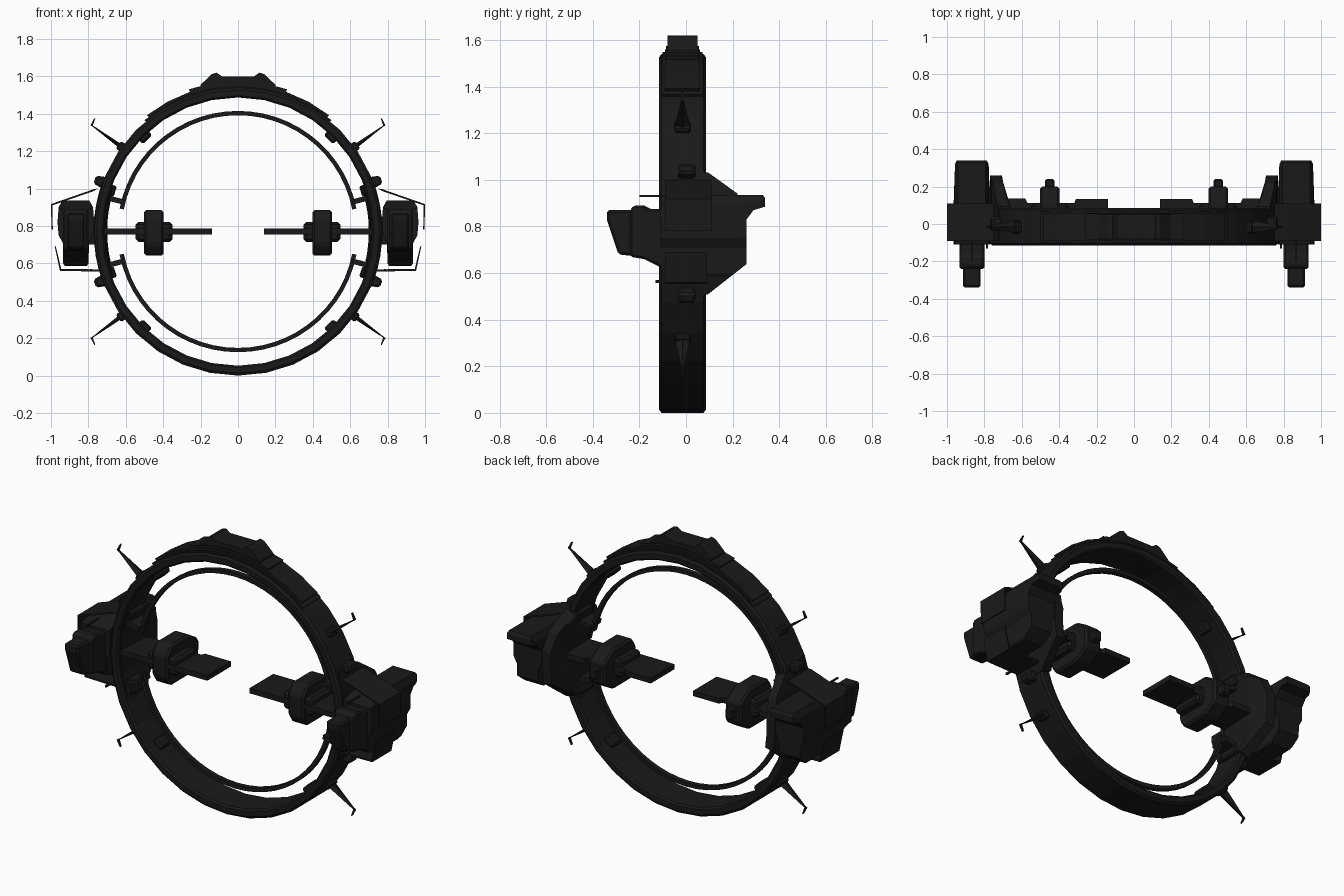
import bpy, bmesh
from math import radians, sin, cos, pi, asin, degrees
from mathutils import Matrix, Vector

if "Cube" in bpy.data.objects:
    bpy.data.objects.remove(bpy.data.objects["Cube"])

CZ = 0.77      # ring centre height
YC = -0.015    # ring centre depth
mat = bpy.data.materials.new("dark_hull")
mat.diffuse_color = (0.01, 0.01, 0.01, 1)
mat.use_nodes = True
mat.node_tree.nodes["Principled BSDF"].inputs["Base Color"].default_value = mat.diffuse_color


def finish(name, bm, mirror=True, bevel=0):
    bmesh.ops.recalc_face_normals(bm, faces=bm.faces)
    me = bpy.data.meshes.new(name)
    bm.to_mesh(me)
    bm.free()
    ob = bpy.data.objects.new(name, me)
    bpy.context.collection.objects.link(ob)
    me.materials.append(mat)
    if bevel:
        b = ob.modifiers.new("bevel", 'BEVEL')
        b.width, b.segments, b.limit_method = bevel, 1, 'ANGLE'
    if mirror:
        ob.modifiers.new("mirror", 'MIRROR').use_mirror_merge = False
    return ob


def prism(name, pts, axis, a, b, mirror=True, bevel=0):
    """Extrude a 2D outline along an axis from a to b."""
    place = {'x': lambda p, t: (t, p[0], p[1]),
             'y': lambda p, t: (p[0], t, p[1]),
             'z': lambda p, t: (p[0], p[1], t)}[axis]
    bm = bmesh.new()
    lo = [bm.verts.new(place(p, a)) for p in pts]
    hi = [bm.verts.new(place(p, b)) for p in pts]
    n = len(pts)
    bm.faces.new(lo)
    bm.faces.new(hi)
    for i in range(n):
        bm.faces.new((lo[i], lo[(i + 1) % n], hi[(i + 1) % n], hi[i]))
    return finish(name, bm, mirror, bevel)


def box(name, x, y, z, bevel=0):
    return prism(name, [(x[0], z[0]), (x[1], z[0]), (x[1], z[1]), (x[0], z[1])],
                 'y', y[0], y[1], True, bevel)


def sweep(name, section, angles, closed=False, mirror=False):
    """Sweep an (r, y) section, given per angle, around the ring axis."""
    bm = bmesh.new()
    loops = []
    for d in angles:
        a = radians(d)
        loops.append([bm.verts.new((r * cos(a), y, CZ + r * sin(a))) for r, y in section(a)])
    m, n = len(loops), len(loops[0])
    for i in range(m if closed else m - 1):
        p, q = loops[i], loops[(i + 1) % m]
        for j in range(n):
            bm.faces.new((p[j], p[(j + 1) % n], q[(j + 1) % n], q[j]))
    if not closed:
        bm.faces.new(loops[0])
        bm.faces.new(loops[-1])
    return finish(name, bm, mirror)


def steps(a, b, n):
    return [a + (b - a) * i / n for i in range(n + 1)]


def rect(r0, r1, y0, y1):
    return lambda a: [(r0, y0), (r1, y0), (r1, y1), (r0, y1)]


def polar(r, deg, t=0):
    """Point at radius r, angle deg, shifted t along the tangent."""
    a = radians(deg)
    return (r * cos(a) - t * sin(a), CZ + r * sin(a) + t * cos(a))


def radial_block(name, deg, r0, r1, w, y0, y1, bevel=0, w2=None):
    w2 = w if w2 is None else w2
    pts = [polar(r0, deg, -w), polar(r1, deg, -w2), polar(r1, deg, w2), polar(r0, deg, w)]
    return prism(name, pts, 'y', y0, y1, True, bevel)


# main ring with chamfered edges
ring = [(.717, -.105), (.727, -.115), (.757, -.115), (.77, -.105),
        (.77, .075), (.757, .085), (.727, .085), (.717, .075)]
sweep("main_ring", lambda a: ring, [i * 360 / 32 for i in range(32)], closed=True)

# thin inner ring halves
for label, s in (("upper", 1), ("lower", -1)):
    sweep(label + "_inner_ring", rect(.622, .645, -.03, .0), steps(s * 11, s * 169, 26))

# stacked armour on top of the ring
sweep("top_armour", rect(.74, .79, -.09, .06), steps(52, 128, 8))
sweep("top_armour_step", rect(.74, .805, -.085, .055), steps(71, 109, 4))
sweep("top_armour_ends", rect(.75, .778, -.1, .07), steps(50, 130, 8))
crown = [(.21, 1.5), (.2, 1.555), (.14, 1.612), (.115, 1.62), (.085, 1.6)]
prism("top_crown", crown + [(-x, z) for x, z in reversed(crown)], 'y', -.08, .05, False)


# flared side armour following the ring
def flare(a):
    h = .765 * sin(a)
    pts = [(-.27, .08), (-.13, .26), (.06, .26), (.17, .22), (.27, .08)]
    for (h0, y0), (h1, y1) in zip(pts, pts[1:]):
        if h <= h1 or h1 == .27:
            y = y0 + (y1 - y0) * (h - h0) / (h1 - h0)
            break
    return [(.71, -.09), (.772, -.09), (.772, y), (.716, y), (.70, min(y, .13))]


edges = [degrees(asin(h / .765)) for h in (-.26, -.195, -.13, -.04, .06, .115, .17, .215, .26)]
sweep("side_armour", flare, edges, mirror=True)

# parts repeated above and below the middle
for label, s in (("upper", 1), ("lower", -1)):
    radial_block(label + "_inner_strut", s * 14.5, .63, .73, .014, -.07, .04)
    radial_block(label + "_clamp", s * 20, .75, .815, .035, -.035, .04, .01, .022)
    radial_block(label + "_inner_clamp", s * 18, .69, .74, .03, -.06, .06, .008)
    radial_block(label + "_inner_block", s * 45.5, .69, .74, .035, -.06, .03, .01)
    radial_block(label + "_spike_base", s * 36, .75, .79, .025, -.05, .02, .008)
    # tapering spike with a small hook at its tip
    bm = bmesh.new()
    x, z = polar(.87, s * 36)
    rot = Matrix.Rotation(pi / 2 - radians(s * 36), 4, 'Y')
    bmesh.ops.create_cone(bm, cap_ends=True, segments=4, radius1=.035, radius2=.006, depth=.2,
                          matrix=Matrix.Translation((x, YC, z)) @ rot @ Matrix.Diagonal((.35, 1, 1, 1)))
    finish(label + "_spike", bm)
    hook = [polar(.96, s * 36, -s * .004), polar(.972, s * 36, -s * .004),
            polar(.978, s * 36, s * .04), polar(.972, s * 36, s * .04)]
    prism(label + "_spike_hook", hook, 'y', YC - .006, YC + .006)

# thin shield sheets around the engine pods
prism("upper_shield", [(.75, 1.0), (.77, .987), (.993, .91), (.99, .78), (.997, .78),
                       (1.0, .917), (.77, .997)], 'y', -.09, .11)
prism("lower_shield", [(.74, .568), (.945, .57), (.974, .69), (.98, .69), (.952, .56),
                       (.74, .556)], 'y', -.09, .09)
box("front_aerial", (.86, .87), (-.2, -.08), (.927, .935))
box("lower_aerial", (.78, .79), (-.13, -.05), (.558, .57))

# engine pod body: side, front and top outlines intersected
XC = .867
side = [(-.11, .62), (-.02, .585), (.19, .585), (.26, .64), (.26, .83), (.29, .87), (.34, .885),
        (.34, .92), (.33, .935), (.0, .935), (-.11, .89)]
half = [(.055, .58), (.068, .6), (.07, .71), (.092, .75), (.098, .82), (.092, .9), (.07, .94)]
front = [(XC + w, z) for w, z in half] + [(XC - w, z) for w, z in reversed(half)]
plan = [(.097, -.12), (.097, .12), (.09, .32), (.075, .35)]
top = [(XC + w, y) for w, y in plan] + [(XC - w, y) for w, y in reversed(plan)]
body = prism("engine_body", side, 'x', .7, 1.05, False)
for cutter in (prism("cut_front", front, 'y', -.5, .5, False),
               prism("cut_top", top, 'z', .4, 1.1, False)):
    m = body.modifiers.new("cut", 'BOOLEAN')
    m.operation, m.object, m.solver = 'INTERSECT', cutter, 'EXACT'
    bpy.context.view_layer.objects.active = body
    bpy.ops.object.modifier_apply(modifier="cut")
    bpy.data.objects.remove(cutter)
body.modifiers.new("mirror", 'MIRROR').use_mirror_merge = False

# engine nose and snout
prism("engine_nose", [(-.24, .67), (-.24, .87), (-.225, .89), (-.17, .89), (-.16, .875), (-.08, .875),
                      (-.08, .61), (-.18, .66)], 'x', XC - .067, XC + .067, bevel=.012)
prism("engine_snout", [(-.34, .87), (-.34, .83), (-.29, .68), (-.2, .67), (-.2, .87)],
      'x', XC - .047, XC + .047, bevel=.01)
box("engine_mount", (.74, .82), (-.08, .2), (.7, .85))

# horizontal fins reaching toward the centre
prism("fin", [(.14, -.09), (.14, .133), (.31, .133), (.32, .112), (.57, .112), (.58, .135),
              (.72, .135), (.72, -.09)], 'z', .755, .786)

# cross-shaped pod on each fin
prism("fin_pod_core", [(-.1, .7), (-.1, .83), (-.06, .885), (.11, .885), (.2, .83), (.2, .7),
                       (.11, .642), (-.06, .642)], 'x', .397, .503, bevel=.012)
box("fin_pod_sides", (.35, .547), (-.08, .11), (.715, .822), .015)
box("fin_pod_tail", (.425, .475), (.15, .24), (.735, .8), .008)
